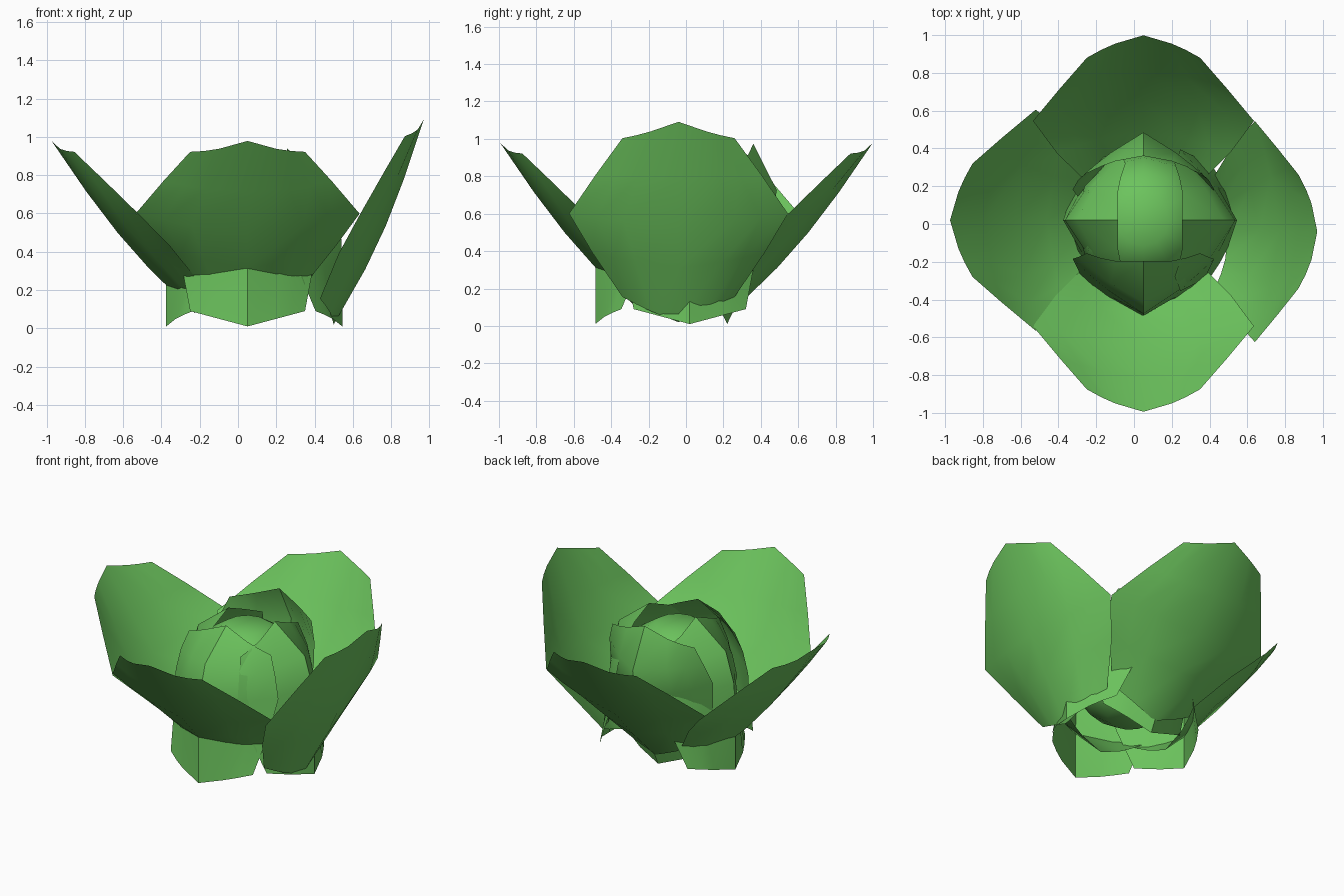
import bpy, bmesh, math

if "Cube" in bpy.data.objects:
    bpy.data.objects.remove(bpy.data.objects["Cube"])

green = bpy.data.materials.new("leaf_green")
green.diffuse_color = (0.15, 0.55, 0.11, 1)
green.use_nodes = True
green.node_tree.nodes["Principled BSDF"].inputs["Base Color"].default_value = green.diffuse_color

# Leaf rows, bottom to top: (centre out, centre up, half width, edge out, edge up)
HEAD = [(0, 0, .30, -.14, .08), (0, .32, .345, -.24, .32), (-.01, .56, .375, -.30, .54),
        (-.07, .76, .345, -.31, .68), (-.29, .93, .30, -.33, .80)]
OUTER = [(0, 0, .30, -.12, .095), (.035, .33, .46, -.125, .35), (.042, .58, .585, -.105, .588),
         (.03, .85, .44, -.08, .83), (0, 1.17, .30, -.055, 1.05)]
COLS = (-1, -.75, -.5, 0, .5, .75, 1)


def finish(name, bm):
    bmesh.ops.recalc_face_normals(bm, faces=bm.faces)
    me = bpy.data.meshes.new(name)
    bm.to_mesh(me)
    bm.free()
    me.materials.append(green)
    ob = bpy.data.objects.new(name, me)
    bpy.context.collection.objects.link(ob)
    bpy.context.view_layer.objects.active = ob
    ob.select_set(True)
    bpy.ops.object.shade_smooth_by_angle(angle=math.radians(40))
    ob.select_set(False)


def leaf(name, rows, turn, r, z, tilt, cx=.05, cy=.02, bulge=.02):
    """Curved sheet standing at distance r, leaning outward by tilt, facing direction turn."""
    t, a = math.radians(tilt), math.radians(turn)
    bm = bmesh.new()
    grid = []
    for co, cu, w, eo, eu in rows:
        line = []
        for c in COLS:
            f = abs(c)
            o = co + (eo - co) * f + bulge * 4 * f * (1 - f)
            u = cu + (eu - cu) * f
            out = r + o * math.cos(t) + u * math.sin(t)
            up = z - o * math.sin(t) + u * math.cos(t)
            side = c * w
            line.append(bm.verts.new((cx + out * math.cos(a) - side * math.sin(a),
                                      cy + out * math.sin(a) + side * math.cos(a), up)))
        grid.append(line)
    for lo, hi in zip(grid, grid[1:]):
        for i in range(len(COLS) - 1):
            bm.faces.new((lo[i], lo[i + 1], hi[i + 1], hi[i]))
    finish(name, bm)


# Four wide open leaves
leaf("outer_leaf_front", OUTER, -90, .265, .08, 39.8)
leaf("outer_leaf_back", OUTER, 90, .23, .08, 39.8)
leaf("outer_leaf_left", OUTER, 180, .275, .08, 39.8)
leaf("outer_leaf_right", OUTER, 0, .45, .02, 23.7, cy=-.04)

# Four cupped leaves wrapped round the head
leaf("head_leaf_front", HEAD, -90, .505, .01, 0)
leaf("head_leaf_right", HEAD, 0, .495, .01, 0)
leaf("head_leaf_left", HEAD, 180, .425, .01, 0)
leaf("head_leaf_back", HEAD, 90, .20, .01, 25.6)

# Round core with flat top and bottom
bm = bmesh.new()
rings = []
for k in range(7):
    p = math.radians(-68 + k * 136 / 6)
    rings.append([bm.verts.new((.05 + .36 * math.cos(p) * math.cos(i * math.pi / 6),
                                .02 + .36 * math.cos(p) * math.sin(i * math.pi / 6),
                                .53 + .36 * math.sin(p))) for i in range(12)])
for lo, hi in zip(rings, rings[1:]):
    for i in range(12):
        j = (i + 1) % 12
        bm.faces.new((lo[i], lo[j], hi[j], hi[i]))
bm.faces.new(rings[-1])
bm.faces.new(rings[0][::-1])
finish("core", bm)
